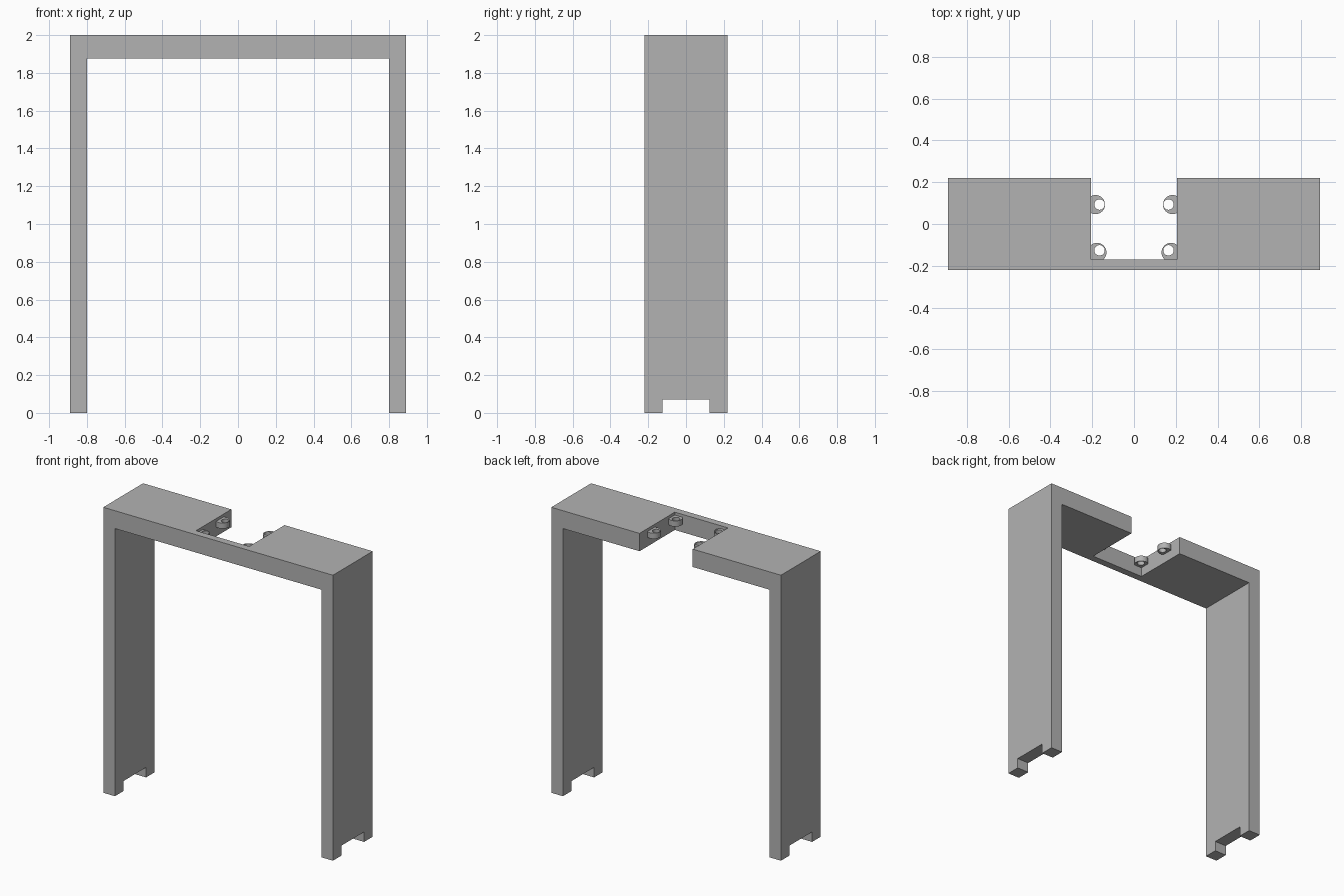
import bpy, bmesh
from math import cos, sin, tau, radians

cube = bpy.data.objects.get("Cube")
if cube:
    bpy.data.objects.remove(cube)

grey = bpy.data.materials.new("matte_grey")
grey.use_nodes = True
grey.diffuse_color = (0.45, 0.45, 0.45, 1)
grey.node_tree.nodes["Principled BSDF"].inputs["Base Color"].default_value = grey.diffuse_color

WIDTH, DEPTH, HEIGHT = 0.89, 0.22, 2.0   # half width, half depth, full height
LEG_INNER, BEAM_BOTTOM = 0.80, 1.875


def add_object(name, bm):
    bmesh.ops.recalc_face_normals(bm, faces=bm.faces)
    mesh = bpy.data.meshes.new(name)
    bm.to_mesh(mesh)
    bm.free()
    mesh.materials.append(grey)
    obj = bpy.data.objects.new(name, mesh)
    bpy.context.collection.objects.link(obj)
    return obj


def box(name, low, high):
    bm = bmesh.new()
    bmesh.ops.create_cube(bm, size=1)
    for v in bm.verts:
        v.co = [(a + b) / 2 + c * (b - a) for a, b, c in zip(low, high, v.co)]
    return add_object(name, bm)


def cut(target, cutter):
    mod = target.modifiers.new("cut", 'BOOLEAN')
    mod.operation, mod.solver, mod.object = 'DIFFERENCE', 'EXACT', cutter
    bpy.context.view_layer.objects.active = target
    bpy.ops.object.modifier_apply(modifier=mod.name)
    bpy.data.objects.remove(cutter)


def screw_boss(name, center, hole, outer_r=0.0455, hole_r=0.025, low=1.94, high=1.98, sides=32):
    # Short cylinder with an off-centre through hole
    bm = bmesh.new()
    rings = []
    for (cx, cy), r, z in ((center, outer_r, low), (center, outer_r, high),
                           (hole, hole_r, high), (hole, hole_r, low)):
        rings.append([bm.verts.new((cx + r * cos(tau * i / sides), cy + r * sin(tau * i / sides), z))
                      for i in range(sides)])
    for k, ring in enumerate(rings):
        after = rings[(k + 1) % 4]
        for i in range(sides):
            j = (i + 1) % sides
            bm.faces.new((ring[i], ring[j], after[j], after[i]))
    obj = add_object(name, bm)
    bpy.ops.object.select_all(action='DESELECT')
    obj.select_set(True)
    bpy.context.view_layer.objects.active = obj
    bpy.ops.object.shade_smooth_by_angle(angle=radians(30))


# Arch: two legs joined by a top beam
bm = bmesh.new()
half = [(WIDTH, HEIGHT), (WIDTH, 0), (LEG_INNER, 0), (LEG_INNER, BEAM_BOTTOM)]
outline = half + [(-x, z) for x, z in reversed(half)]
face = bm.faces.new([bm.verts.new((x, -DEPTH, z)) for x, z in outline])
extruded = bmesh.ops.extrude_face_region(bm, geom=[face])["geom"]
bmesh.ops.translate(bm, vec=(0, 2 * DEPTH, 0),
                    verts=[g for g in extruded if isinstance(g, bmesh.types.BMVert)])
frame = add_object("arch_frame", bm)

# Slot under both feet, and the opening in the back of the beam
cut(frame, box("foot_slot", (-1, -0.125, -0.1), (1, 0.125, 0.07)))
cut(frame, box("beam_opening", (-0.206, -0.17, 1.8), (0.206, 0.4, 2.1)))

# Screw bosses along the opening walls
for side, sx in (("left", 1), ("right", -1)):
    screw_boss(f"back_boss_{side}", (sx * 0.184, 0.093), (sx * 0.165, 0.093))
    screw_boss(f"front_boss_{side}", (sx * 0.177, -0.136), (sx * 0.165, -0.126))
